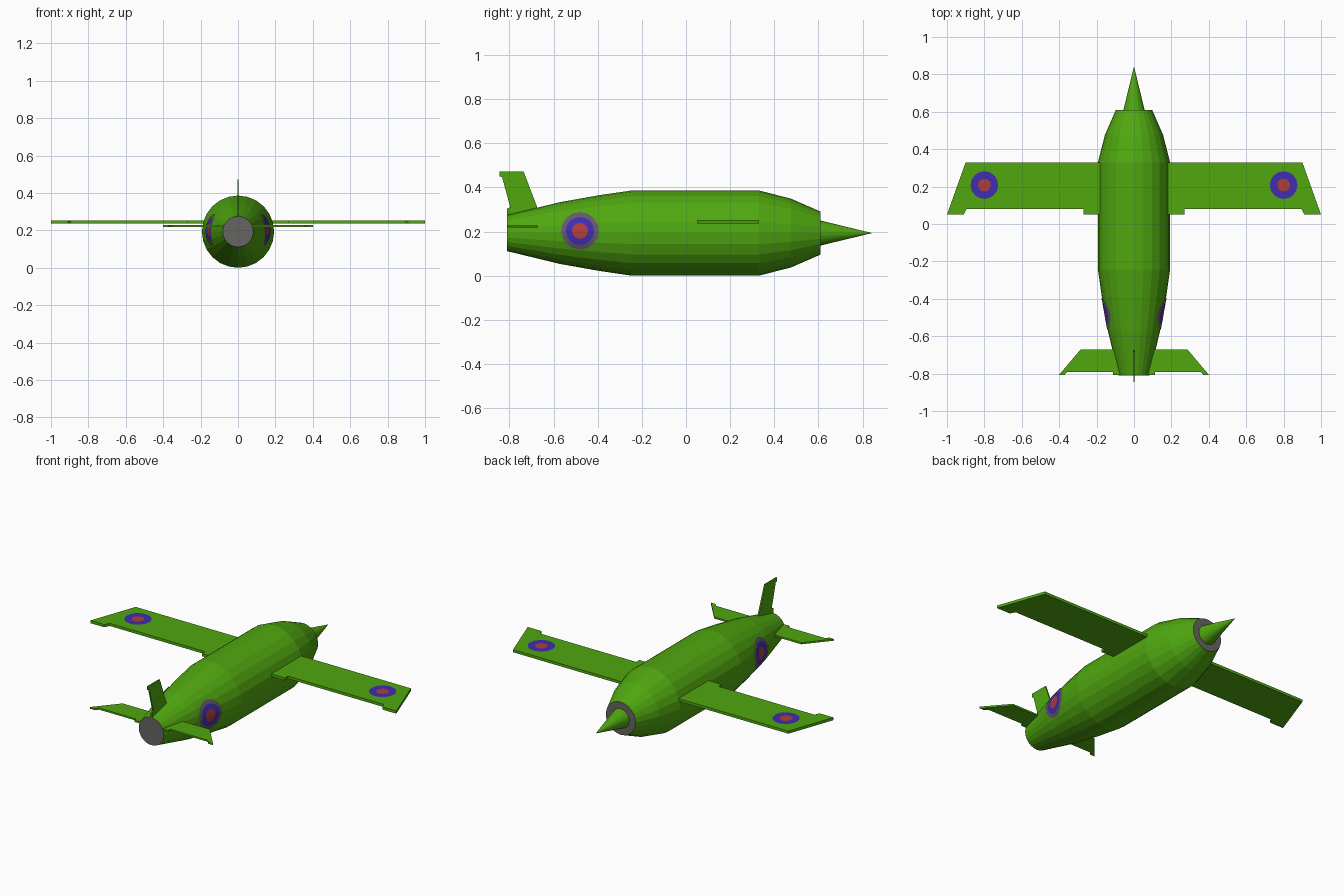
import bpy, bmesh, math
from mathutils import Vector

if "Cube" in bpy.data.objects:
    bpy.data.objects.remove(bpy.data.objects["Cube"])

CZ = 0.193  # height of the fuselage axis
SIDES = 24
STATIONS = [(-0.81, 0.082), (-0.57, 0.14), (-0.39, 0.172), (-0.245, 0.193),
            (0.33, 0.193), (0.475, 0.156), (0.61, 0.097)]


def material(name, rgb):
    m = bpy.data.materials.new(name)
    m.diffuse_color = (*rgb, 1)
    m.use_nodes = True
    m.node_tree.nodes["Principled BSDF"].inputs["Base Color"].default_value = m.diffuse_color
    return m


GREEN = material("green paint", (0.08, 0.39, 0.005))
GREY = material("dark grey", (0.13, 0.13, 0.12))
BLUE = material("blue paint", (0.05, 0.027, 0.44))
RED = material("red paint", (0.45, 0.048, 0.045))
MUTED = material("muted violet grey", (0.125, 0.10, 0.155))


def make(name, bm, mats):
    bmesh.ops.recalc_face_normals(bm, faces=bm.faces)
    return finish(name, bm, mats)


def finish(name, bm, mats):
    me = bpy.data.meshes.new(name)
    bm.to_mesh(me)
    bm.free()
    for m in mats:
        me.materials.append(m)
    ob = bpy.data.objects.new(name, me)
    bpy.context.collection.objects.link(ob)
    return ob


def plate(name, outline, thickness_vec):
    """Closed outline extruded into a thin plate."""
    bm = bmesh.new()
    f = bm.faces.new([bm.verts.new(p) for p in outline])
    ext = bmesh.ops.extrude_face_region(bm, geom=[f])
    verts = [v for v in ext["geom"] if isinstance(v, bmesh.types.BMVert)]
    bmesh.ops.translate(bm, verts=verts, vec=Vector(thickness_vec))
    return make(name, bm, [GREEN])


def radius_at(y):
    for (y0, r0), (y1, r1) in zip(STATIONS, STATIONS[1:]):
        if y <= y1:
            return r0 + (r1 - r0) * (y - y0) / (y1 - y0)
    return STATIONS[-1][1]


# Fuselage: rings joined into a faceted body with grey end caps
bm = bmesh.new()
rings = []
for y, r in STATIONS:
    rings.append([bm.verts.new((r * math.cos(2 * math.pi * i / SIDES), y,
                                CZ + r * math.sin(2 * math.pi * i / SIDES)))
                  for i in range(SIDES)])
for a, b in zip(rings, rings[1:]):
    for i in range(SIDES):
        j = (i + 1) % SIDES
        bm.faces.new((a[i], a[j], b[j], b[i]))
for cap in (rings[0], rings[-1]):
    bm.faces.new(cap).material_index = 1
make("fuselage", bm, [GREEN, GREY])

# Nose cone
bm = bmesh.new()
tip = bm.verts.new((0, 0.843, CZ))
base = [bm.verts.new((0.057 * math.cos(2 * math.pi * i / SIDES), 0.608,
                      CZ + 0.057 * math.sin(2 * math.pi * i / SIDES)))
        for i in range(SIDES)]
bm.faces.new(base)
for i in range(SIDES):
    bm.faces.new((base[i], base[(i + 1) % SIDES], tip))
make("nose_cone", bm, [GREEN])

# Wings and tailplanes, right-hand outlines mirrored by sign
WING = [(0.1, 0.33), (0.90, 0.33), (1.0, 0.05), (0.91, 0.05), (0.895, 0.08),
        (0.27, 0.08), (0.27, 0.05), (0.1, 0.05)]
TAIL = [(0.03, -0.67), (0.285, -0.67), (0.402, -0.808), (0.372, -0.808),
        (0.355, -0.79), (0.112, -0.79), (0.112, -0.808), (0.03, -0.808)]
for side, s in (("right", 1), ("left", -1)):
    plate(side + "_wing", [(s * x, y, 0.236) for x, y in WING], (0, 0, 0.016))
    plate(side + "_tailplane", [(s * x, y, 0.218) for x, y in TAIL], (0, 0, 0.01))

# Tail fin
FIN = [(-0.845, 0.471), (-0.845, 0.45), (-0.833, 0.447), (-0.796, 0.31),
       (-0.81, 0.303), (-0.81, 0.24), (-0.67, 0.24), (-0.67, 0.30), (-0.735, 0.471)]
plate("tail_fin", [(-0.004, y, z) for y, z in FIN], (0.008, 0, 0))


def roundel(name, radii, mats, place, outward, n=16):
    """Concentric painted rings; place(u, v) maps the disc onto a surface."""
    bm = bmesh.new()
    prev = [bm.verts.new(place(0, 0))]
    for k, r in enumerate(radii):
        ring = [bm.verts.new(place(r * math.cos(2 * math.pi * i / n),
                                   r * math.sin(2 * math.pi * i / n)))
                for i in range(n)]
        for i in range(n):
            j = (i + 1) % n
            vs = ((prev[0], ring[i], ring[j]) if len(prev) == 1
                  else (prev[i], ring[i], ring[j], prev[j]))
            f = bm.faces.new(vs)
            f.material_index = k
            f.normal_update()
            if f.normal.dot(Vector(outward)) < 0:
                f.normal_flip()
        prev = ring
    return finish(name, bm, mats)


# Roundels on the wing tops and wrapped on the rear fuselage
for side, s in (("right", 1), ("left", -1)):
    roundel(side + "_wing_roundel", (0.034, 0.074), (RED, BLUE),
            lambda u, v: (s * 0.8 + u, 0.208 + v, 0.2545), (0, 0, 1))

    def wrap(u, v):
        y, dz = -0.48 + u, 0.203 + v - CZ
        r = radius_at(y) + 0.003
        return (s * math.sqrt(r * r - dz * dz), y, CZ + dz)
    roundel(side + "_fuselage_roundel", (0.036, 0.064, 0.085),
            (RED, BLUE, MUTED), wrap, (s, 0, 0))
